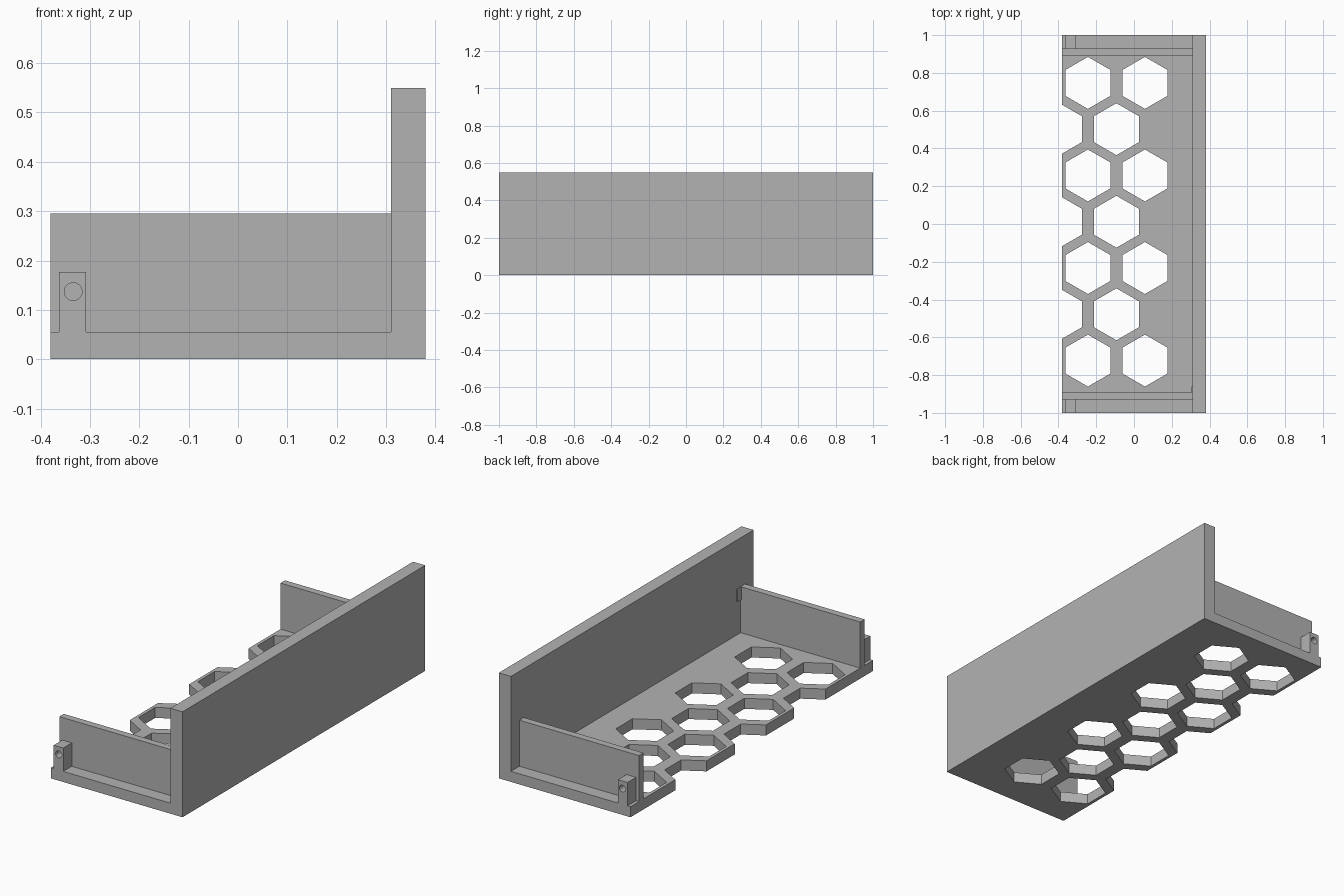
import bpy
import bmesh
from math import pi
from mathutils import Matrix

if "Cube" in bpy.data.objects:
    bpy.data.objects.remove(bpy.data.objects["Cube"])

GREY = (0.45, 0.45, 0.45, 1)
grey = bpy.data.materials.new("plain grey")
grey.use_nodes = True
grey.diffuse_color = GREY
grey.node_tree.nodes["Principled BSDF"].inputs["Base Color"].default_value = GREY

FLOOR = 0.055      # floor thickness
EDGE = 0.38        # half width
WALL = 0.31        # inner face of the tall wall


def finish(name, bm):
    bmesh.ops.recalc_face_normals(bm, faces=bm.faces)
    mesh = bpy.data.meshes.new(name)
    bm.to_mesh(mesh)
    bm.free()
    mesh.materials.append(grey)
    obj = bpy.data.objects.new(name, mesh)
    bpy.context.collection.objects.link(obj)
    return obj


def box(name, x, y, z):
    bm = bmesh.new()
    bmesh.ops.create_cube(bm, size=1)
    for v in bm.verts:
        v.co = [a[0] + (a[1] - a[0]) * (c + 0.5) for a, c in zip((x, y, z), v.co)]
    return finish(name, bm)


def prism(bm, sides, radius, depth, matrix):
    bmesh.ops.create_cone(bm, cap_ends=True, segments=sides, radius1=radius,
                          radius2=radius, depth=depth, matrix=matrix)


def cut(obj, cutter):
    cutter.hide_render = True
    cutter.hide_viewport = True
    cutter.display_type = 'WIRE'
    mod = obj.modifiers.new("cut", 'BOOLEAN')
    mod.operation = 'DIFFERENCE'
    mod.solver = 'EXACT'
    mod.object = cutter
    bpy.context.view_layer.update()
    mesh = bpy.data.meshes.new_from_object(
        obj.evaluated_get(bpy.context.evaluated_depsgraph_get()))
    obj.modifiers.clear()
    obj.data = mesh
    bpy.data.objects.remove(cutter)


# L-shaped floor and tall wall
bm = bmesh.new()
outline = [(-EDGE, 0), (EDGE, 0), (EDGE, 0.55), (WALL, 0.55), (WALL, FLOOR), (-EDGE, FLOOR)]
face = bm.faces.new([bm.verts.new((x, -1, z)) for x, z in outline])
swept = bmesh.ops.extrude_face_region(bm, geom=[face])["geom"]
bmesh.ops.translate(bm, vec=(0, 2, 0),
                    verts=[v for v in swept if isinstance(v, bmesh.types.BMVert)])
frame = finish("floor_and_wall", bm)

# Honeycomb openings, with half cells along the open edge
bm = bmesh.new()
for row in range(7):
    y = 0.747 - 0.245 * row
    for x in ((-0.395, -0.093) if row % 2 else (-0.244, 0.058)):
        prism(bm, 6, 0.1375, 0.3, Matrix.Translation((x, y, 0)))
# Put the hexagon points along y
for v in bm.verts:
    v.co.z += 0.02
bm.verts.ensure_lookup_table()
first = [v.co for v in bm.verts[:12]]
if max(c.x for c in first) - min(c.x for c in first) > 0.25:
    bm.clear()
    for row in range(7):
        for x in ((-0.395, -0.093) if row % 2 else (-0.244, 0.058)):
            spot = Matrix.Translation((x, 0.747 - 0.245 * row, 0.02))
            prism(bm, 6, 0.1375, 0.3, spot @ Matrix.Rotation(pi / 6, 4, 'Z'))
cut(frame, finish("honeycomb_cutter", bm))

# End panels and drilled lugs at both ends
for end, side in (("front", -1), ("back", 1)):
    box(end + "_panel", (-EDGE, WALL), sorted((side * 0.893, side * 0.93)), (FLOOR, 0.295))
    lug = box(end + "_lug", (-0.363, -0.308), sorted((side * 0.93, side)), (FLOOR, 0.177))
    bm = bmesh.new()
    prism(bm, 32, 0.018, 0.2,
          Matrix.Translation((-0.334, side * 0.965, 0.137)) @ Matrix.Rotation(pi / 2, 4, 'X'))
    cut(lug, finish("pin_hole_cutter", bm))

# Small stop on the wall beside the front panel
box("panel_stop", (0.304, WALL), (-0.893, -0.86), (0.23, 0.295))
